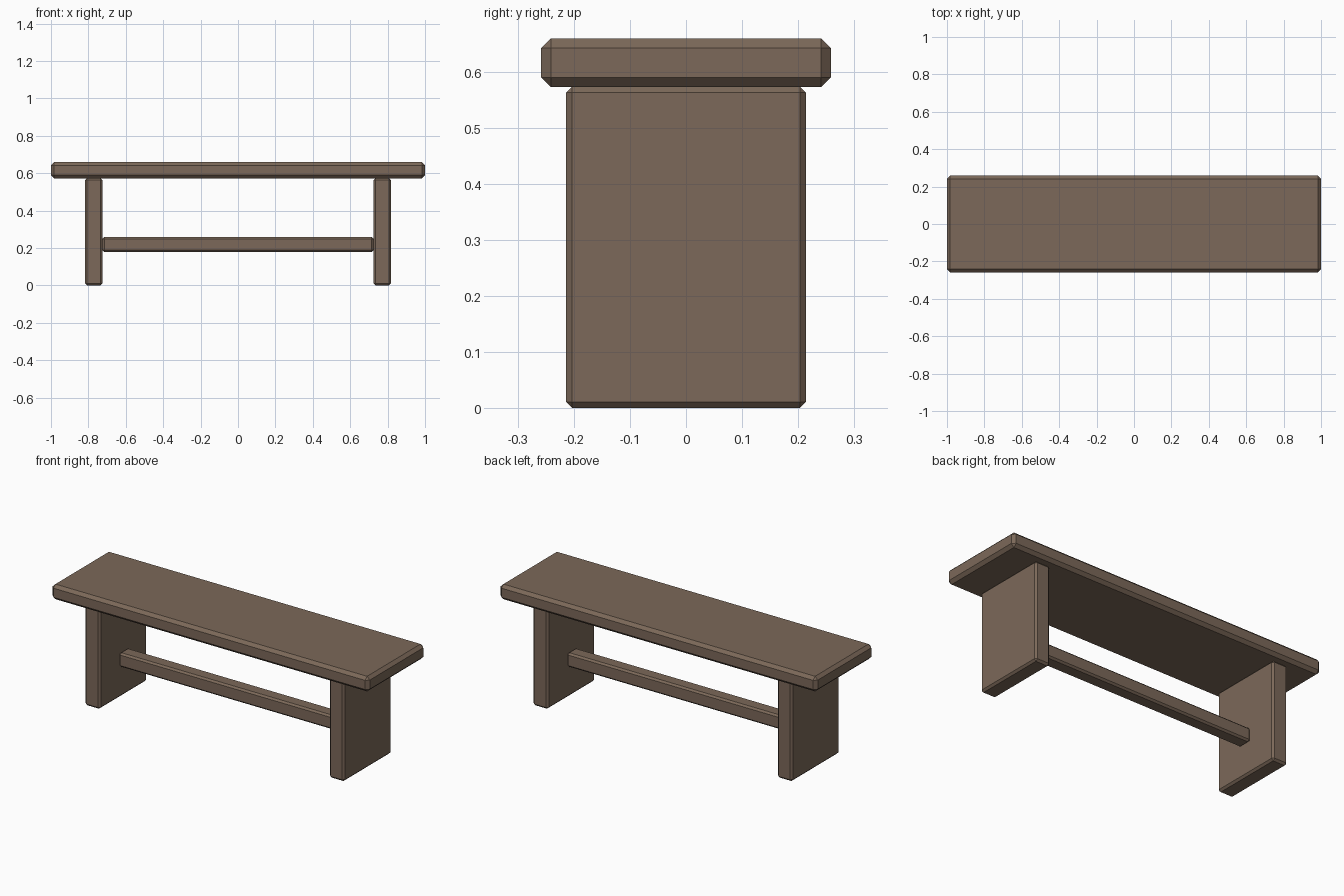
import bpy
import bmesh
from mathutils import Matrix, Vector

# Remove the default object
cube = bpy.data.objects.get("Cube")
if cube:
    bpy.data.objects.remove(cube, do_unlink=True)

# Brown wood
wood = bpy.data.materials.new("brown_wood")
wood.use_nodes = True
wood.diffuse_color = (0.20, 0.14, 0.10, 1)
wood.node_tree.nodes["Principled BSDF"].inputs["Base Color"].default_value = wood.diffuse_color


def board(name, center, size, chamfer):
    """Add a flat-shaded board with chamfered edges."""
    mesh = bpy.data.meshes.new(name)
    bm = bmesh.new()
    bmesh.ops.create_cube(bm, size=1, matrix=Matrix.Diagonal(Vector(size)).to_4x4())
    bmesh.ops.bevel(bm, geom=bm.edges[:], offset=chamfer, segments=1,
                    affect='EDGES', profile=0.5)
    bm.to_mesh(mesh)
    bm.free()
    mesh.materials.append(wood)
    obj = bpy.data.objects.new(name, mesh)
    obj.location = center
    bpy.context.collection.objects.link(obj)
    return obj


# Seat plank
board("seat", (0, 0, 0.616), (2.0, 0.516, 0.086), 0.017)

# Slab legs
for name, side in (("left_leg", 1), ("right_leg", -1)):
    board(name, (side * 0.771, 0, 0.287), (0.095, 0.428, 0.573), 0.011)

# Stretcher between the legs
board("stretcher", (0, 0, 0.219), (1.45, 0.08, 0.08), 0.01)
